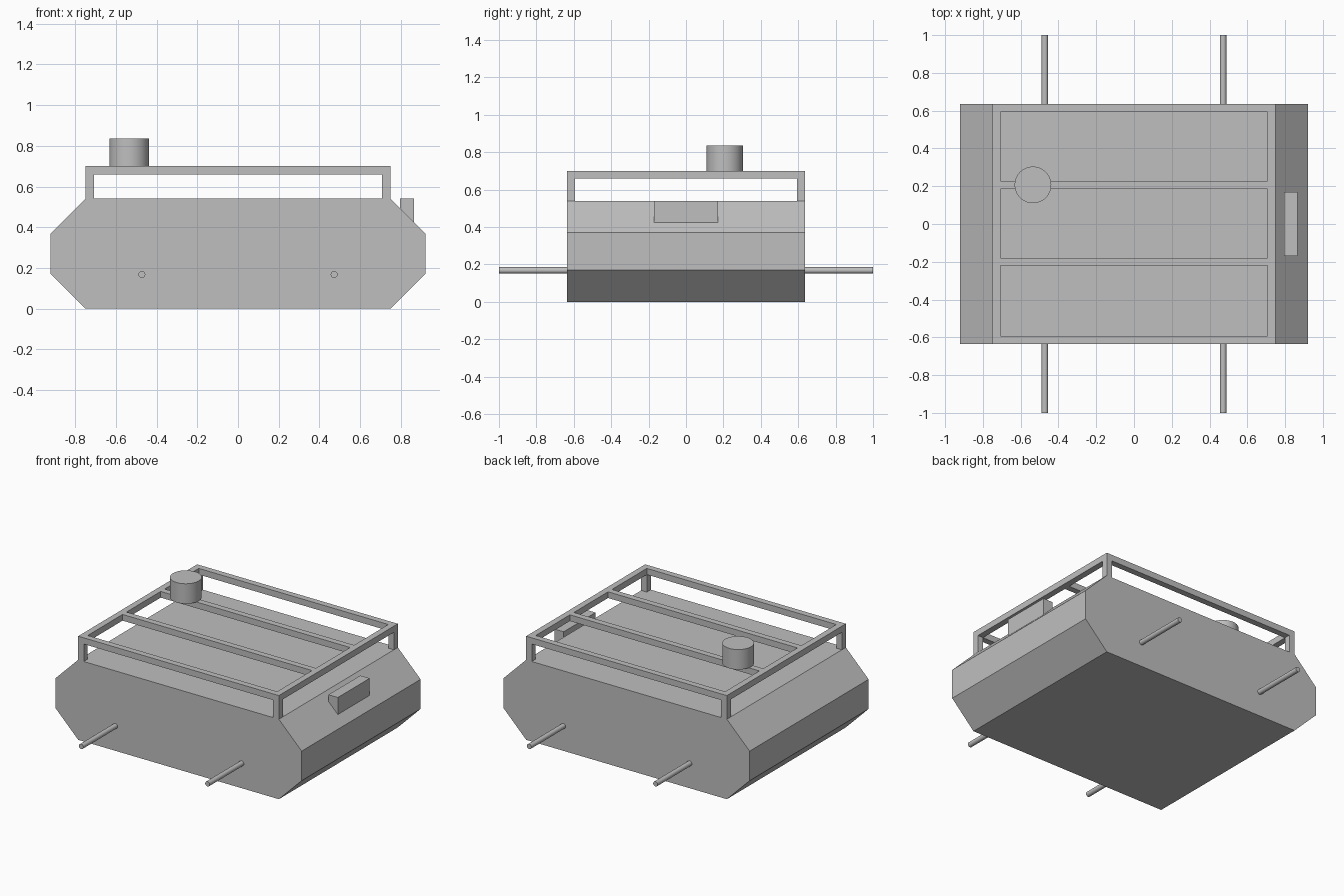
import bpy, bmesh, math

cube = bpy.data.objects.get("Cube")
if cube:
    bpy.data.objects.remove(cube, do_unlink=True)

grey = bpy.data.materials.new("light_grey")
grey.use_nodes = True
grey.diffuse_color = (0.52, 0.52, 0.52, 1)
grey.node_tree.nodes["Principled BSDF"].inputs["Base Color"].default_value = grey.diffuse_color

HULL_Y = 0.635     # half width of hull and rack
DECK = 0.54        # height of the deck
RACK_X = 0.75      # half length of deck and rack
RACK_TOP = 0.7
BAR = 0.042        # thickness of rack bars


def prism(name, profile, half_y):
    """Extrude an x-z outline along y, centred."""
    bm = bmesh.new()
    face = bm.faces.new([bm.verts.new((x, -half_y, z)) for x, z in profile])
    ext = bmesh.ops.extrude_face_region(bm, geom=[face])
    moved = [g for g in ext["geom"] if isinstance(g, bmesh.types.BMVert)]
    bmesh.ops.translate(bm, verts=moved, vec=(0, 2 * half_y, 0))
    bmesh.ops.recalc_face_normals(bm, faces=bm.faces)
    mesh = bpy.data.meshes.new(name)
    bm.to_mesh(mesh)
    bm.free()
    obj = bpy.data.objects.new(name, mesh)
    bpy.context.collection.objects.link(obj)
    mesh.materials.append(grey)
    return obj


def box(name, x, y, z):
    """Box from (min, max) ranges."""
    obj = prism(name, [(x[0], z[0]), (x[1], z[0]), (x[1], z[1]), (x[0], z[1])],
                (y[1] - y[0]) / 2)
    obj.location.y = (y[0] + y[1]) / 2
    return obj


def cylinder(name, radius, depth, location, rotation=(0, 0, 0), sides=48):
    bpy.ops.mesh.primitive_cylinder_add(vertices=sides, radius=radius, depth=depth,
                                        location=location, rotation=rotation)
    obj = bpy.context.object
    obj.name = name
    obj.data.materials.append(grey)
    bpy.ops.object.shade_smooth_by_angle(angle=math.radians(35))
    return obj


# Hull with bevelled ends
half = [(RACK_X, 0), (0.92, 0.17), (0.92, 0.37), (RACK_X, DECK)]
prism("hull", half + [(-x, z) for x, z in reversed(half)], HULL_Y)

# Rack: corner posts, end bars and lengthwise bars
rail_z = (RACK_TOP - BAR, RACK_TOP)
inner_x = RACK_X - BAR
inner_y = HULL_Y - BAR
for sx, end in ((-1, "right"), (1, "left")):
    x = sorted((sx * RACK_X, sx * inner_x))
    box(f"rack_end_bar_{end}", x, (-HULL_Y, HULL_Y), rail_z)
    for sy, side in ((-1, "front"), (1, "back")):
        y = sorted((sy * HULL_Y, sy * inner_y))
        box(f"rack_post_{side}_{end}", x, y, (DECK, rail_z[0]))

bars = {"front": -HULL_Y + BAR / 2, "inner_front": -0.2,
        "inner_back": 0.207, "back": HULL_Y - BAR / 2}
for side, y in bars.items():
    box(f"rack_long_bar_{side}", (-inner_x, inner_x), (y - BAR / 2, y + BAR / 2), rail_z)

# Round turret on the rack
cylinder("turret", 0.097, 0.135, (-0.535, 0.207, RACK_TOP + 0.0675))

# Small housing let into the sloped end
prism("end_housing", [(0.795, 0.495), (0.865, 0.425), (0.865, DECK), (0.795, DECK)], 0.17)

# Axle rods projecting from both sides
for sx, end in ((-1, "right"), (1, "left")):
    for sy, side in ((-1, "front"), (1, "back")):
        length = 1 - HULL_Y
        cylinder(f"axle_{side}_{end}", 0.017, length,
                 (sx * 0.472, sy * (HULL_Y + length / 2), 0.168),
                 (math.pi / 2, 0, 0), 24)
